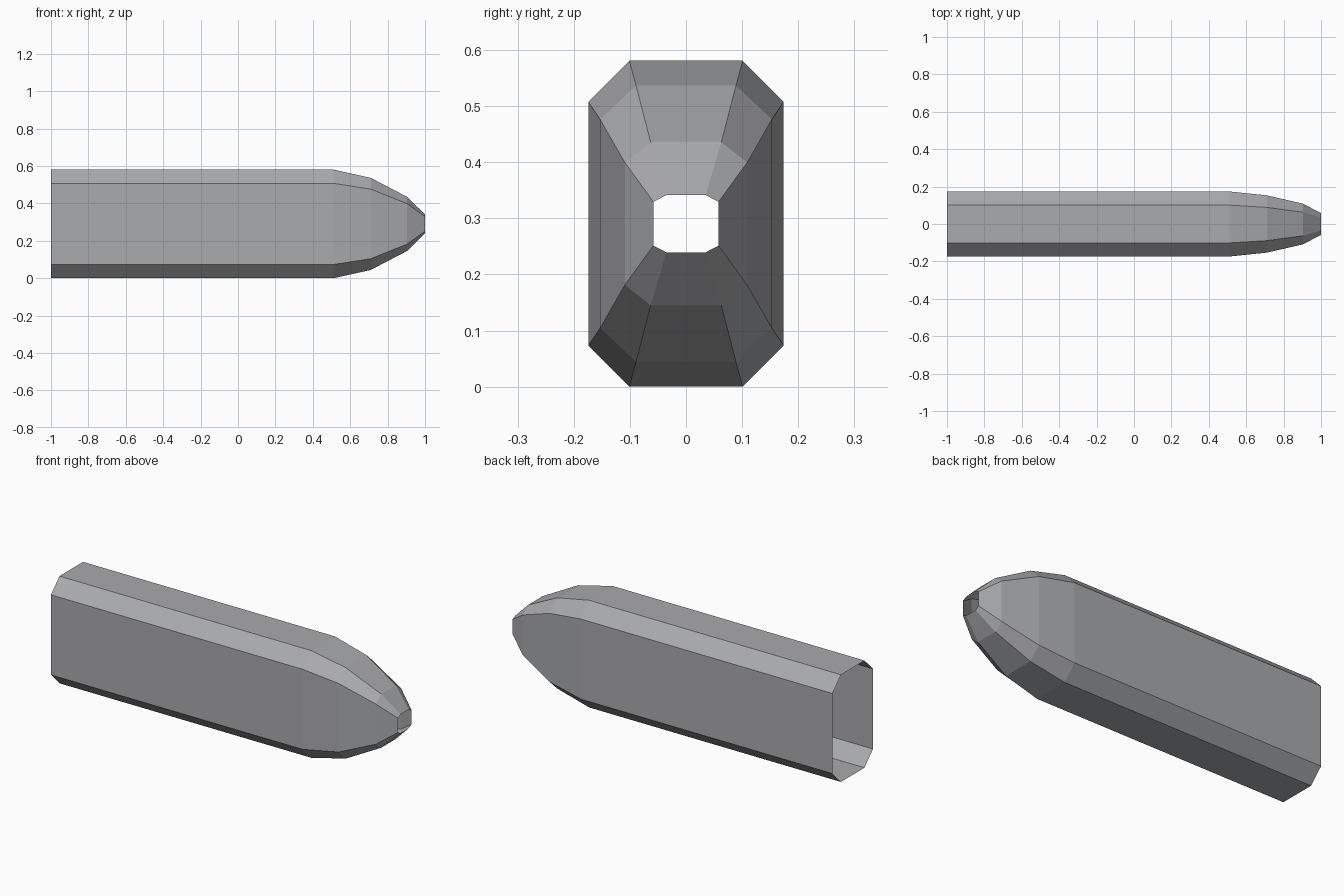
import bpy, bmesh

if "Cube" in bpy.data.objects:
    bpy.data.objects.remove(bpy.data.objects["Cube"])

CENTRE_Z = 0.2905

# Sections along x: x, half width, half flat width, half height, half side height
SECTIONS = [
    (-1.0, 0.174, 0.101, 0.2905, 0.217),
    (0.51, 0.174, 0.101, 0.2905, 0.217),
    (0.71, 0.153, 0.089, 0.246, 0.186),
    (0.903, 0.109, 0.063, 0.1455, 0.109),
    (1.0, 0.058, 0.035, 0.051, 0.039),
]


def octagon(bm, x, w, fw, h, sh):
    """Ring of eight vertices: a rectangle with cut corners."""
    pts = [(w, -sh), (w, sh), (fw, h), (-fw, h),
           (-w, sh), (-w, -sh), (-fw, -h), (fw, -h)]
    return [bm.verts.new((x, y, CENTRE_Z + z)) for y, z in pts]


# Hollow shell, open at the flat end and at the nose
bm = bmesh.new()
rings = [octagon(bm, *s) for s in SECTIONS]
for a, b in zip(rings, rings[1:]):
    for i in range(8):
        j = (i + 1) % 8
        bm.faces.new((a[i], b[i], b[j], a[j]))

# Make the faces point away from the axis
bm.normal_update()
for f in bm.faces:
    c = f.calc_center_median()
    if f.normal.y * c.y + f.normal.z * (c.z - CENTRE_Z) < 0:
        f.normal_flip()

mesh = bpy.data.meshes.new("tapered_shell")
bm.to_mesh(mesh)
bm.free()
shell = bpy.data.objects.new("tapered_shell", mesh)
bpy.context.collection.objects.link(shell)

# Dark grey metal, very slightly blue
metal = bpy.data.materials.new("dark_metal")
metal.diffuse_color = (0.40, 0.405, 0.42, 1.0)
metal.use_nodes = True
metal.node_tree.nodes["Principled BSDF"].inputs["Base Color"].default_value = metal.diffuse_color
mesh.materials.append(metal)
